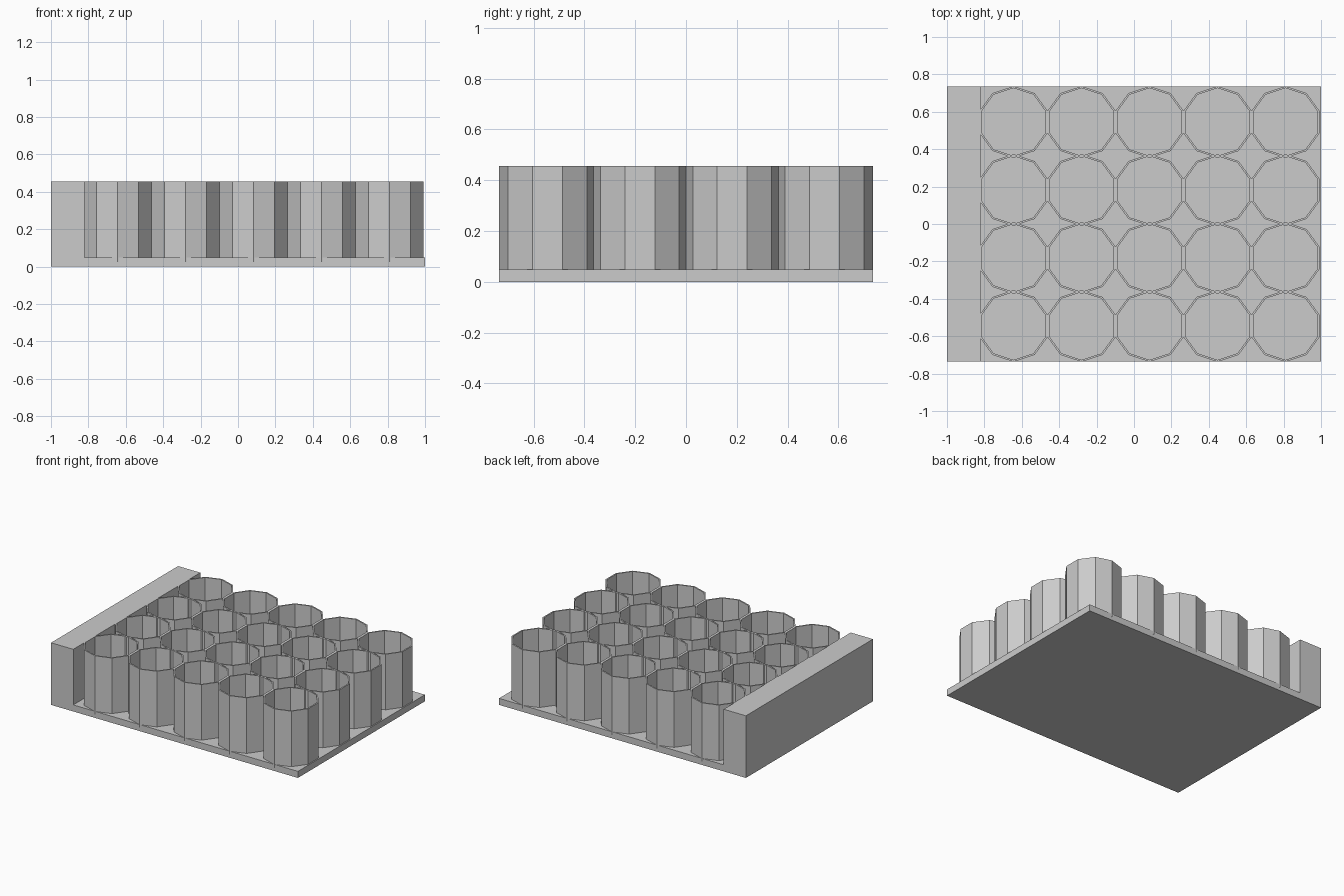
import bpy
import bmesh
from math import pi, sin, cos

cube = bpy.data.objects.get("Cube")
if cube:
    bpy.data.objects.remove(cube, do_unlink=True)

HEIGHT = 0.455
PLATE_TOP = 0.048
HALF_DEPTH = 0.735
OUTER, INNER, SIDES = 0.1915, 0.181, 10
PITCH = 0.3635

grey = bpy.data.materials.new("plain grey")
grey.use_nodes = True
grey.diffuse_color = (0.6, 0.6, 0.6, 1)
grey.node_tree.nodes["Principled BSDF"].inputs["Base Color"].default_value = (0.6, 0.6, 0.6, 1)


def add_object(name, mesh, location=(0, 0, 0)):
    obj = bpy.data.objects.new(name, mesh)
    obj.location = location
    bpy.context.collection.objects.link(obj)
    return obj


def box(name, low, high):
    bm = bmesh.new()
    bmesh.ops.create_cube(bm, size=1)
    for v in bm.verts:
        v.co = [a + (c + 0.5) * (b - a) for a, b, c in zip(low, high, v.co)]
    mesh = bpy.data.meshes.new(name)
    bm.to_mesh(mesh)
    bm.free()
    mesh.materials.append(grey)
    return add_object(name, mesh)


def tube_mesh(bottom, top):
    """Ten-sided open tube with flat sides facing left and right."""
    bm = bmesh.new()
    rings = []
    for radius, z in ((OUTER, bottom), (OUTER, top), (INNER, top), (INNER, bottom)):
        angles = [pi / 2 + 2 * pi * i / SIDES for i in range(SIDES)]
        rings.append([bm.verts.new((radius * cos(a), radius * sin(a), z)) for a in angles])
    for k, ring in enumerate(rings):
        following = rings[(k + 1) % len(rings)]
        for i in range(SIDES):
            j = (i + 1) % SIDES
            bm.faces.new((ring[i], ring[j], following[j], following[i]))
    bmesh.ops.recalc_face_normals(bm, faces=bm.faces)
    mesh = bpy.data.meshes.new("tube")
    bm.to_mesh(mesh)
    bm.free()
    mesh.materials.append(grey)
    return mesh


# Base plate and the solid block along its right edge
box("base_plate", (-1, -HALF_DEPTH, 0), (1, HALF_DEPTH, PLATE_TOP))
box("side_block", (-1, -HALF_DEPTH, 0), (-0.82, HALF_DEPTH, HEIGHT))

# Grid of open tubes, five across and four deep
tube = tube_mesh(PLATE_TOP / 2, HEIGHT)
for col in range(5):
    for row in range(4):
        add_object(f"tube_{col + 1}_{row + 1}", tube,
                   (-0.644 + col * PITCH, (row - 1.5) * PITCH, 0))
